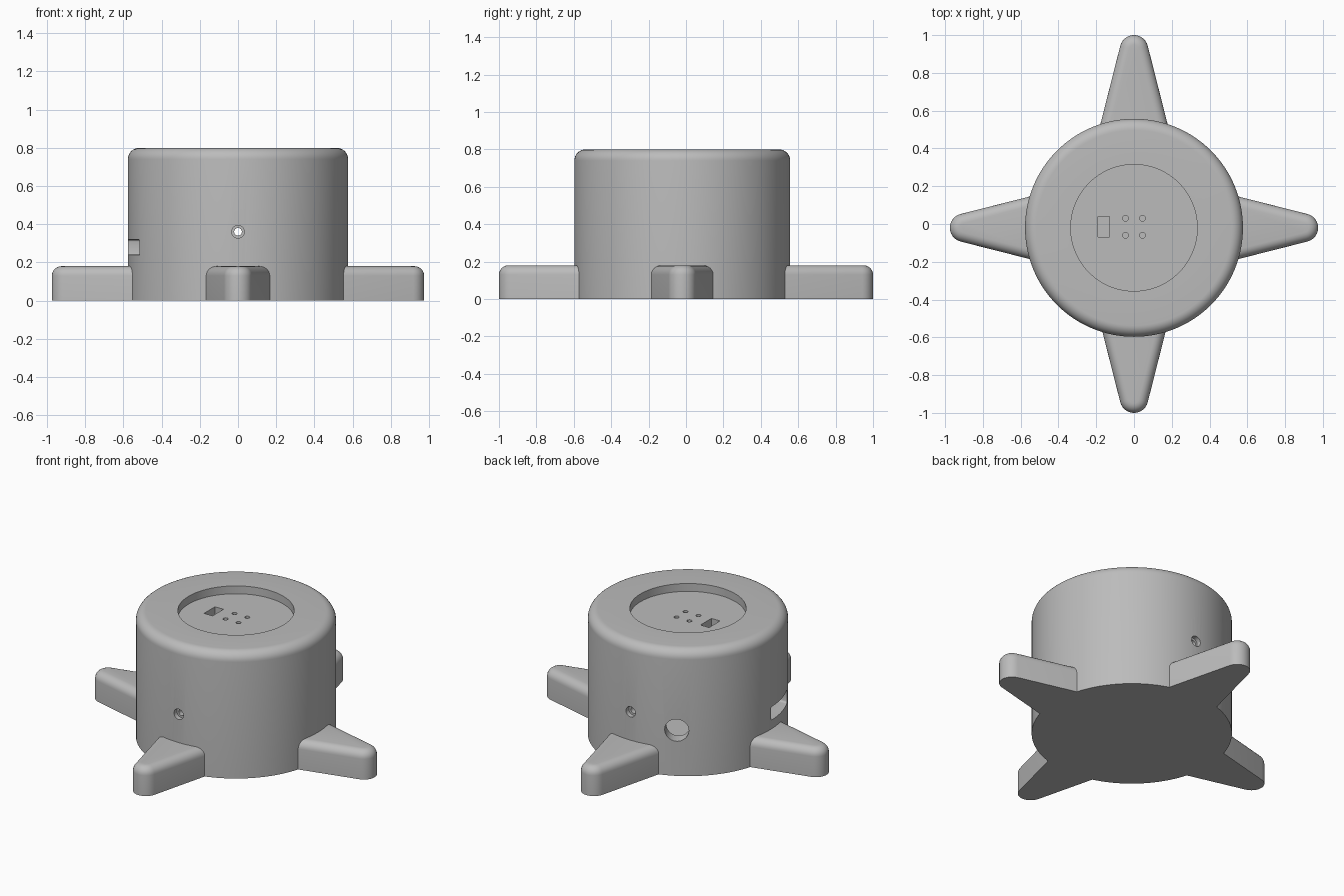
import bpy, bmesh, math
from mathutils import Matrix, Vector

if "Cube" in bpy.data.objects:
    bpy.data.objects.remove(bpy.data.objects["Cube"], do_unlink=True)

CY = -0.02          # body axis offset in y
R, H = 0.577, 0.80  # body radius and height
LEG_H = 0.18

grey = bpy.data.materials.new("plain_grey")
grey.use_nodes = True
COLOUR = (0.5, 0.5, 0.5, 1)
grey.diffuse_color = COLOUR
grey.node_tree.nodes["Principled BSDF"].inputs["Base Color"].default_value = COLOUR


def make_object(name, bm):
    bmesh.ops.recalc_face_normals(bm, faces=bm.faces)
    mesh = bpy.data.meshes.new(name)
    bm.to_mesh(mesh)
    bm.free()
    mesh.materials.append(grey)
    obj = bpy.data.objects.new(name, mesh)
    bpy.context.collection.objects.link(obj)
    return obj


def smooth(obj):
    bpy.ops.object.select_all(action='DESELECT')
    obj.select_set(True)
    bpy.context.view_layer.objects.active = obj
    bpy.ops.object.shade_smooth_by_angle(angle=math.radians(30))


def lathe(name, profile, steps=128):
    bm = bmesh.new()
    verts = [bm.verts.new((r, 0, z)) for r, z in profile]
    edges = [bm.edges.new(pair) for pair in zip(verts, verts[1:])]
    bmesh.ops.spin(bm, geom=verts + edges, cent=(0, 0, 0), axis=(0, 0, 1),
                   angle=math.tau, steps=steps, use_merge=False)
    bmesh.ops.remove_doubles(bm, verts=bm.verts, dist=0.0001)
    obj = make_object(name, bm)
    obj.location.y = CY
    return obj


def cylinder_cutter(centre, axis, radius, depth, segments=32):
    bm = bmesh.new()
    turn = Vector(axis).to_track_quat('Z', 'Y').to_matrix().to_4x4()
    bmesh.ops.create_cone(bm, cap_ends=True, segments=segments, radius1=radius,
                          radius2=radius, depth=depth,
                          matrix=Matrix.Translation(centre) @ turn)
    return make_object("cutter", bm)


def box_cutter(low, high, round_axis=None):
    low, high = Vector(low), Vector(high)
    bm = bmesh.new()
    bmesh.ops.create_cube(bm, size=1, matrix=Matrix.Translation((low + high) / 2)
                          @ Matrix.Diagonal((*(high - low), 1)))
    if round_axis is not None:
        edges = [e for e in bm.edges
                 if abs((e.verts[0].co - e.verts[1].co)[round_axis]) > 0.01]
        bmesh.ops.bevel(bm, geom=edges, offset=0.012, segments=3,
                        profile=0.5, affect='EDGES')
    return make_object("cutter", bm)


def carve(obj, cutters):
    for cutter in cutters:
        cutter.hide_render = True
        mod = obj.modifiers.new("carve", 'BOOLEAN')
        mod.operation, mod.solver, mod.object = 'DIFFERENCE', 'EXACT', cutter
    bpy.context.view_layer.update()
    result = obj.evaluated_get(bpy.context.evaluated_depsgraph_get())
    mesh = bpy.data.meshes.new_from_object(result)
    obj.modifiers.clear()
    obj.data = mesh
    for cutter in cutters:
        bpy.data.objects.remove(cutter, do_unlink=True)


# Round housing with filleted rim and a shallow dish on top
FILLET, DISH_R, DISH_Z = 0.06, 0.335, H - 0.05
profile = [(0, 0), (R, 0)]
for i in range(9):
    a = math.pi / 2 * i / 8
    profile.append((R - FILLET + FILLET * math.cos(a), H - FILLET + FILLET * math.sin(a)))
profile += [(DISH_R, H), (DISH_R, DISH_Z), (0, DISH_Z)]
body = lathe("housing", profile)

# Hollow inside, then the openings
cutters = [cylinder_cutter((0, CY, 0.37), (0, 0, 1), 0.5, 0.6, 96)]
for side in (-1, 1):                                   # stepped screw holes
    for radius, depth in ((0.033, 0.06), (0.02, 0.3)):
        cutters.append(cylinder_cutter((0, CY + side * R, 0.36), (0, 1, 0), radius, depth))
    for y in (-0.06, 0.03):                            # pin holes in the dish
        cutters.append(cylinder_cutter((side * 0.045, y, DISH_Z), (0, 0, 1), 0.015, 0.3, 20))
cutters.append(box_cutter((-0.19, -0.07, 0.6), (-0.13, 0.04, 0.8)))
cutters.append(box_cutter((-0.7, -0.28, 0.235), (-0.45, -0.03, 0.32), 0))
angle = math.radians(118.5)                            # cable hole at the back
out = Vector((math.cos(angle), math.sin(angle), 0))
cutters.append(cylinder_cutter(out * R + Vector((0, CY, 0.29)), out, 0.07, 0.3, 40))
carve(body, cutters)
smooth(body)


# Tapered feet with rounded tips
def foot(name, tip, angle):
    start, nose = 0.52, 0.073
    root = nose + 0.255 * (tip - 0.06 - start)
    outline = [(start, -root)]
    for i in range(13):
        a = math.radians(-76 + 152 * i / 12)
        outline.append((tip - 0.075 + 0.075 * math.cos(a), 0.075 * math.sin(a)))
    outline.append((start, root))
    bm = bmesh.new()
    base = bm.faces.new([bm.verts.new((x, y, 0)) for x, y in outline])
    top = bmesh.ops.extrude_face_region(bm, geom=[base], use_keep_orig=True)["geom"]
    bmesh.ops.translate(bm, vec=(0, 0, LEG_H),
                        verts=[v for v in top if isinstance(v, bmesh.types.BMVert)])
    rim = [e for e in bm.edges if all(v.co.z > 0.1 for v in e.verts)
           and any(v.co.x > start + 0.01 for v in e.verts)]
    bmesh.ops.bevel(bm, geom=rim, offset=0.05, segments=6, profile=0.5, affect='EDGES')
    obj = make_object(name, bm)
    obj.location.y = CY
    obj.rotation_euler.z = math.radians(angle)
    smooth(obj)


foot("left_foot", 0.975, 0)
foot("back_foot", 1.02, 90)
foot("right_foot", 0.975, 180)
foot("front_foot", 0.98, 270)
